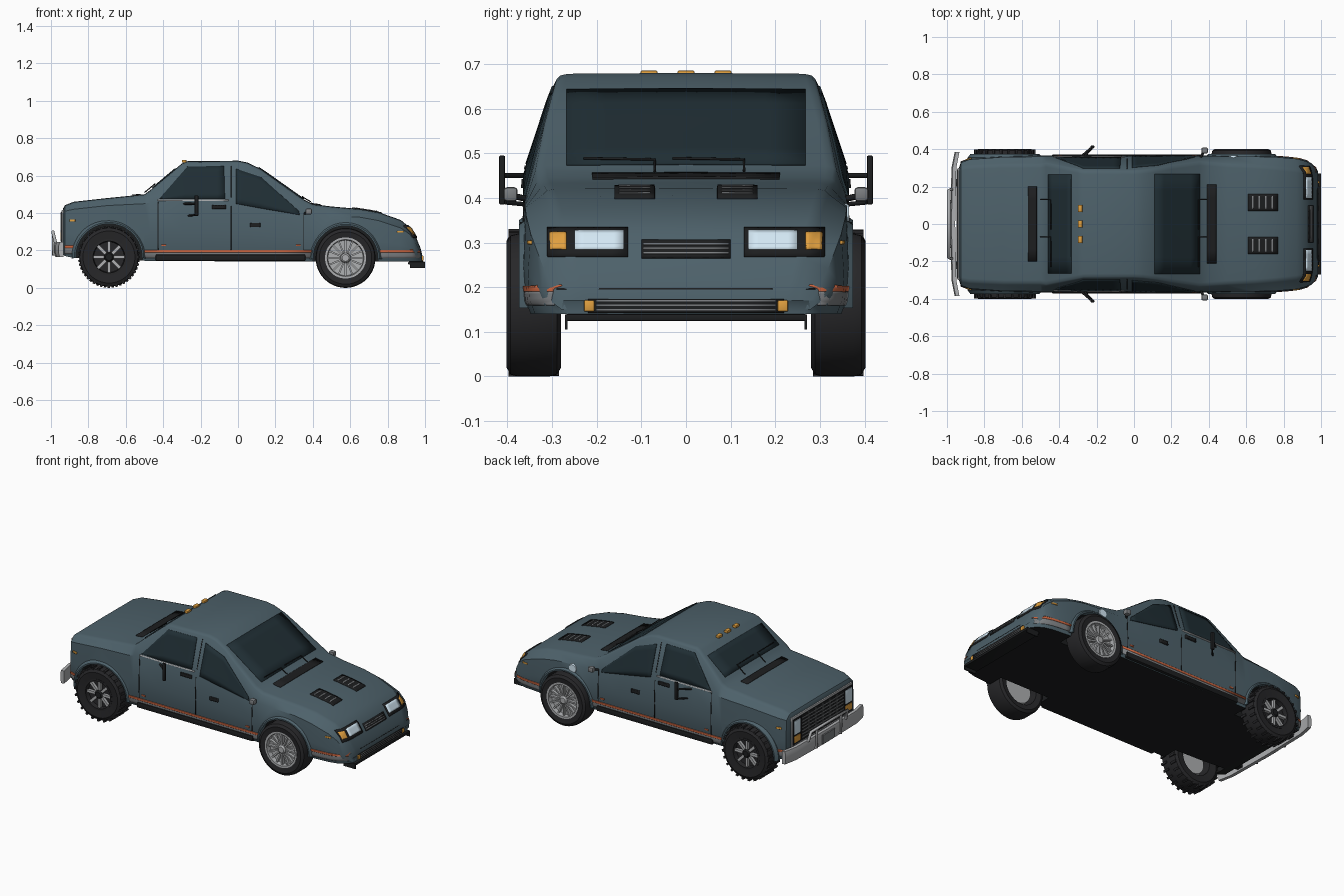
import bpy, bmesh
from math import pi, sin, cos, radians
from mathutils import Vector, Matrix
from mathutils.bvhtree import BVHTree

if "Cube" in bpy.data.objects:
    bpy.data.objects.remove(bpy.data.objects["Cube"])

COL = dict(paint=(.075, .12, .145), glass=(.014, .027, .034), black=(.012, .013, .014), tyre=(.02, .02, .022),
           orange=(.6, .13, .05), amber=(.75, .35, .05), lamp=(.65, .8, .9), chrome=(.42, .43, .44), grey=(.2, .21, .22))
MAT = {}
for k, c in COL.items():
    MAT[k] = bpy.data.materials.new(k)
    MAT[k].diffuse_color = (*c, 1)

def finish(name, bm, *mats, smooth=35):
    me = bpy.data.meshes.new(name)
    bmesh.ops.recalc_face_normals(bm, faces=bm.faces)
    bm.to_mesh(me)
    bm.free()
    ob = bpy.data.objects.new(name, me)
    bpy.context.collection.objects.link(ob)
    for m in mats:
        me.materials.append(MAT[m])
    if smooth:
        bpy.ops.object.select_all(action='DESELECT')
        ob.select_set(True)
        bpy.context.view_layer.objects.active = ob
        bpy.ops.object.shade_smooth_by_angle(angle=radians(smooth))
    return ob

def add_box(bm, c, s, rot=Matrix()):
    bmesh.ops.create_cube(bm, size=1, matrix=rot @ Matrix.Translation(c) @ Matrix.Diagonal((*s, 1)))

def boxes(name, mat, *items, bevel=0):
    bm = bmesh.new()
    for c, s in items:
        add_box(bm, c, s)
    if bevel:
        bmesh.ops.bevel(bm, geom=bm.edges[:], offset=bevel, segments=2, affect='EDGES', profile=.5)
    return finish(name, bm, mat)

def lathe(name, mat, prof, c, side, n=48):
    # closed or open (radius, outward) profile spun about the y axis
    bm = bmesh.new()
    vs = [bm.verts.new((r, d * side, 0)) for r, d in prof]
    es = [bm.edges.new(p) for p in zip(vs, vs[1:])]
    bmesh.ops.spin(bm, geom=vs + es, cent=(0, 0, 0), axis=(0, 1, 0), angle=2 * pi, steps=n)
    bmesh.ops.remove_doubles(bm, verts=bm.verts, dist=1e-5)
    bmesh.ops.translate(bm, verts=bm.verts, vec=c)
    return finish(name, bm, mat)

def tube(name, mat, pts, r):
    cu = bpy.data.curves.new(name, 'CURVE')
    cu.dimensions, cu.bevel_depth, cu.bevel_resolution, cu.use_fill_caps = '3D', r, 2, True
    sp = cu.splines.new('POLY')
    sp.points.add(len(pts) - 1)
    for p, q in zip(sp.points, pts):
        p.co = (*q, 1)
    cu.materials.append(MAT[mat])
    bpy.context.collection.objects.link(bpy.data.objects.new(name, cu))

# body shell stations: x, floor, half width, belt height, top height, top half width
ST = [(-.935, .18, .30, .40, .425, .29), (-.925, .17, .33, .41, .442, .31), (-.88, .16, .347, .42, .46, .317),
      (-.7, .15, .36, .44, .48, .325), (-.5, .145, .362, .45, .50, .325), (-.47, .145, .362, .455, .522, .33),
      (-.30, .145, .362, .46, .665, .297), (-.27, .145, .362, .46, .677, .291), (0, .14, .362, .455, .68, .29),
      (.05, .14, .362, .45, .67, .293), (.12, .14, .362, .437, .637, .302), (.2, .14, .362, .42, .58, .317),
      (.35, .14, .362, .40, .474, .338), (.4, .14, .362, .39, .448, .335), (.5, .14, .362, .385, .435, .327),
      (.65, .14, .362, .378, .422, .32), (.75, .14, .36, .36, .405, .312), (.87, .14, .35, .32, .363, .30),
      (.92, .14, .337, .285, .322, .287), (.95, .14, .32, .24, .275, .275), (.975, .14, .295, .19, .215, .26),
      (.985, .14, .275, .16, .178, .25)]
bm = bmesh.new()
rings = []
for x, zb, w, zm, zt, wt in ST:
    half = [(w - .012, zb), (w, zb + .03), (w + .004, (zb + zm) / 2), (w - .002, zm), (wt, zt - .014),
            (wt - .008, zt - .006), (wt - .025, zt - .002)]
    ring = half + [(0, zt)] + [(-y, z) for y, z in reversed(half)]
    rings.append([bm.verts.new((x, y, z)) for y, z in ring])
n = len(rings[0])
for a, b in zip(rings, rings[1:]):
    for i in range(n):
        f = bm.faces.new((a[i], b[i], b[(i + 1) % n], a[(i + 1) % n]))
        f.material_index = int(i == n - 1)
bm.faces.new(rings[0])
bm.faces.new(rings[-1])
bmesh.ops.recalc_face_normals(bm, faces=bm.faces)
tree = BVHTree.FromBMesh(bm)
body = finish('body_shell', bm, 'paint', 'black')

# wheel wells
WHEELS = [('truck', -.69, .165), ('sport', .575, .16)]
for _, wx, r in WHEELS:
    for s in (1, -1):
        cb = bmesh.new()
        bmesh.ops.create_cone(cb, cap_ends=True, segments=48, radius1=r + .014, radius2=r + .014, depth=.25,
                              matrix=Matrix.Translation((wx, s * .38, r)) @ Matrix.Rotation(pi / 2, 4, 'X'))
        for f in cb.faces:
            f.material_index = 1
        cut = finish('well_cutter', cb, 'paint', 'black', smooth=0)
        cut.hide_render = True
        m = body.modifiers.new('well', 'BOOLEAN')
        m.operation, m.object, m.solver = 'DIFFERENCE', cut, 'EXACT'
        bpy.context.view_layer.objects.active = body
        bpy.ops.object.modifier_apply(modifier='well')
        bpy.data.objects.remove(cut)

def panel(name, mat, lo, hi, axis, s=1, off=.001, thick=.008):
    # grid between two polylines, draped on the body along an axis
    def dense(pl, k=5):
        return [Vector(a).lerp(Vector(b), i / k) for a, b in zip(pl, pl[1:]) for i in range(k)] + [Vector(pl[-1])]
    d = Vector([-s * (axis == c) for c in 'xyz'])
    bm = bmesh.new()
    rows = []
    for t in range(7):
        row = []
        for a, b in zip(dense(lo), dense(hi)):
            u, v = a.lerp(b, t / 6)
            p = Vector({'x': (0, u, v), 'y': (u, 0, v), 'z': (u, v, 0)}[axis]) - d * 2
            hit = tree.ray_cast(p, d)[0] or tree.find_nearest(p + d * 1.6)[0]
            row.append(bm.verts.new(hit - d * off))
        rows.append(row)
    for a, b in zip(rows, rows[1:]):
        for i in range(len(a) - 1):
            bm.faces.new((a[i], a[i + 1], b[i + 1], b[i]))
    m = finish(name, bm, mat).modifiers.new('thickness', 'SOLIDIFY')
    m.thickness, m.offset = thick, 0

def rect(name, mat, u0, u1, v0, v1, axis, s=1, **k):
    panel(name, mat, [(u0, v0), (u1, v0)], [(u0, v1), (u1, v1)], axis, s, **k)

# windscreens, cowls, bonnet vents
rect('sport_windscreen', 'glass', .11, .35, -.268, .268, 'z')
rect('truck_windscreen', 'glass', -.457, -.335, -.265, .265, 'z')
rect('sport_cowl', 'black', .39, .44, -.21, .21, 'z')
rect('truck_cowl', 'black', -.565, -.52, -.2, .2, 'z')
for s in (1, -1):
    y0, y1 = sorted((s * .07, s * .16))
    rect('bonnet_vent', 'black', .61, .77, y0, y1, 'z')
    for i in range(4):
        rect('vent_louvre', 'grey', .63 + i * .035, .638 + i * .035, y0 + .01, y1 - .01, 'z', off=.003)
for nm, x0, x1, z0, z1 in (('sport_wiper', .39, .345, .46, .486), ('truck_wiper', -.5, -.445, .51, .555)):
    for y in (-.07, .13):
        tube(nm, 'black', [(x0, y, z0), (x1, y, z1), (x1, y - .16, z1 + .003)], .003)

# marker lights on the roof
boxes('roof_lights', 'amber', *[((-.288, y, .677), (.024, .038, .016)) for y in (-.083, 0, .083)], bevel=.003)

# side glass, stripes, seams, handles, steps
for s in (1, -1):
    panel('truck_side_window', 'glass', [(-.42, .475), (-.27, .475), (-.07, .475)],
          [(-.41, .487), (-.27, .648), (-.075, .65)], 'y', s)
    panel('sport_side_window', 'glass', [(-.01, .45), (.125, .425), (.33, .39)],
          [(-.01, .635), (.125, .59), (.325, .41)], 'y', s)
    rect('window_trim', 'chrome', -.43, -.05, .464, .471, 'y', s)
    for nm, x0, x1, z in (('middle', -.5, .4, .19), ('sport', .75, .972, .19), ('truck', -.925, -.872, .213)):
        rect(nm + '_stripe', 'orange', x0, x1, z, z + .013, 'y', s, off=0)
        rect(nm + '_lower_band', 'grey', x0, x1, z - .03, z, 'y', s, off=-.001)
    for x, z0, z1 in ((-.04, .2, .65), (-.43, .2, .46), (.35, .2, .4)):
        rect('door_seam', 'black', x, x + .004, z0, z1, 'y', s, off=-.002)
    rect('truck_door_handle', 'black', -.14, -.065, .422, .442, 'y', s, thick=.014)
    rect('sport_door_handle', 'black', .065, .12, .325, .346, 'y', s, thick=.014)
    for x in (-.41, .31):
        rect('door_marker', 'orange', x, x + .025, .223, .231, 'y', s)
    rect('sport_side_marker', 'amber', .85, .885, .296, .304, 'y', s)
    rect('truck_side_marker', 'amber', -.9, -.87, .355, .366, 'y', s)
    boxes('side_step', 'black', ((-.04, s * .357, .161), (.8, .028, .034)), bevel=.005)
    # door mirrors
    tube('truck_mirror_arm', 'black', [(-.29, s * .355, .45), (-.225, s * .41, .45)], .006)
    tube('truck_mirror_brace', 'black', [(-.27, s * .355, .385), (-.225, s * .405, .39)], .005)
    boxes('truck_mirror', 'black', ((-.222, s * .412, .44), (.02, .014, .11)), bevel=.004)
    tube('sport_mirror_arm', 'black', [(.35, s * .345, .395), (.375, s * .39, .405)], .007)
    boxes('sport_mirror', 'grey', ((.378, s * .393, .408), (.035, .032, .032)), bevel=.008)
lathe('fuel_cap', 'lamp', [(0, .006), (.024, .006), (.028, 0), (.028, -.012)], (.53, .359, .36), 1, 24)

# sport nose
rect('sport_grille', 'black', -.1, .1, .265, .305, 'x')
for z in (.275, .285, .295):
    rect('sport_grille_slat', 'grey', -.095, .095, z - .0015, z + .0015, 'x', off=.003)
rect('lower_grille', 'black', -.22, .22, .142, .174, 'x')
for z in (.15, .16, .17):
    rect('lower_grille_slat', 'grey', -.2, .2, z - .002, z + .001, 'x', off=.003)
rect('bumper_line', 'black', -.29, .29, .194, .197, 'x', off=-.003)
for s in (1, -1):
    def span(a, b):
        return sorted((s * a, s * b))
    rect('headlamp_surround', 'black', *span(.13, .31), .268, .332, 'x')
    rect('headlamp', 'lamp', *span(.14, .25), .284, .325, 'x', off=.004)
    rect('indicator', 'amber', *span(.268, .304), .284, .322, 'x', off=.004)
    boxes('fog_lamp', 'amber', ((.983, s * .217, .158), (.02, .024, .026)), bevel=.004)
    boxes('splitter_end', 'black', ((.96, s * .268, .122), (.08, .006, .034)))
boxes('front_splitter', 'black', ((.955, 0, .132), (.09, .54, .016)), bevel=.004)

# truck face
boxes('truck_grille_frame', 'chrome', ((-.932, 0, .325), (.022, .6, .185)), bevel=.005)
boxes('truck_grille', 'black', ((-.938, 0, .325), (.016, .42, .16)))
boxes('truck_grille_bars', 'grey', *[((-.944, 0, z), (.008, .41, .006)) for z in (.265, .285, .305, .325, .345, .365, .385)],
      *[((-.945, y, .325), (.008, .006, .155)) for y in (-.14, -.07, 0, .07, .14)])
for s in (1, -1):
    boxes('truck_lamp_housing', 'black', ((-.938, s * .253, .325), (.016, .076, .16)))
    boxes('truck_headlamp', 'lamp', ((-.944, s * .253, .35), (.01, .064, .085)), bevel=.003)
    boxes('truck_indicator', 'amber', ((-.944, s * .253, .277), (.01, .064, .04)), bevel=.003)
    tube('guard_post', 'chrome', [(-.96, s * .12, .18), (-.988, s * .12, .18), (-.988, s * .12, .3)], .008)
    boxes('bumper_mount', 'black', ((-.94, s * .22, .2), (.05, .04, .05)))
tube('guard_rail', 'chrome', [(-.975, -.185, .24), (-.99, -.18, .3), (-.99, .18, .3), (-.975, .185, .24)], .009)
boxes('plate', 'grey', ((-.986, 0, .205), (.008, .12, .055)))
bm = bmesh.new()
path = [(-.945, -.385), (-.962, -.3), (-.968, 0), (-.962, .3), (-.945, .385)]
secs = [[bm.verts.new((x + dx, y, z)) for dx, z in
         ((.012, .165), (-.008, .165), (-.014, .185), (-.014, .225), (-.008, .245), (.012, .245))] for x, y in path]
for a, b in zip(secs, secs[1:]):
    for i in range(6):
        bm.faces.new((a[i], b[i], b[(i + 1) % 6], a[(i + 1) % 6]))
bm.faces.new(secs[0])
bm.faces.new(secs[-1])
finish('truck_bumper', bm, 'chrome')

# wheels and arch lips
for nm, wx, r in WHEELS:
    truck = nm == 'truck'
    rr, ns = (.095, 8) if truck else (.108, 16)
    for s in (1, -1):
        c = Vector((wx, s * .341, r))
        k = r - (.006 if truck else 0)
        lathe(nm + '_tyre', 'tyre', [(rr, -.055), (k - .02, -.061), (k - .004, -.052), (k, -.035), (k, .035),
              (k - .004, .052), (k - .02, .061), (rr, .056), (rr, -.055)], c, s)
        lathe(nm + '_rim', 'tyre' if truck else 'chrome', [(rr + .002, -.05), (rr + .002, .058), (rr - .01, .058),
              (rr - .014, .03), (0, .025)], c, s)
        lathe(nm + '_brake_disc', 'chrome', [(0, -.03), (rr - .02, -.03), (rr - .015, -.01), (0, -.01)], c, s, 32)
        lathe(nm + '_hub', 'black' if truck else 'chrome', [(0, .056), (.018, .056), (.026, .048), (.028, .02)], c, s, 24)
        bm = bmesh.new()
        for i in range(ns):
            add_box(bm, (rr * .58, s * .038, 0), (rr * .66, .018, .016 if truck else .009), Matrix.Rotation(2 * pi * i / ns, 4, 'Y'))
        bmesh.ops.translate(bm, verts=bm.verts, vec=c)
        finish(nm + '_spokes', bm, 'chrome')
        if truck:
            bm = bmesh.new()
            for i in range(48):
                add_box(bm, (r - .007, (.036 if i % 2 else -.036), 0), (.014, .042, .013), Matrix.Rotation(2 * pi * i / 48, 4, 'Y'))
            bmesh.ops.translate(bm, verts=bm.verts, vec=c)
            finish('truck_tread', bm, 'tyre')
        bm = bmesh.new()
        secs = []
        for i in range(33):
            a = radians(-2 + 184 * i / 32)
            secs.append([bm.verts.new((wx + cos(a) * q, s * y, r + sin(a) * q)) for q, y in
                         ((r + .012, .34), (r + .012, .374), (r + .02, .374), (r + .034, .355), (r + .034, .34))])
        for a, b in zip(secs, secs[1:]):
            for i in range(5):
                bm.faces.new((a[i], b[i], b[(i + 1) % 5], a[(i + 1) % 5]))
        bm.faces.new(secs[0])
        bm.faces.new(secs[-1])
        finish(nm + '_arch_lip', bm, 'paint')

for m in bpy.data.materials:
    if m.users and not m.is_grease_pencil:
        m.use_nodes = True
        m.node_tree.nodes["Principled BSDF"].inputs["Base Color"].default_value = m.diffuse_color
